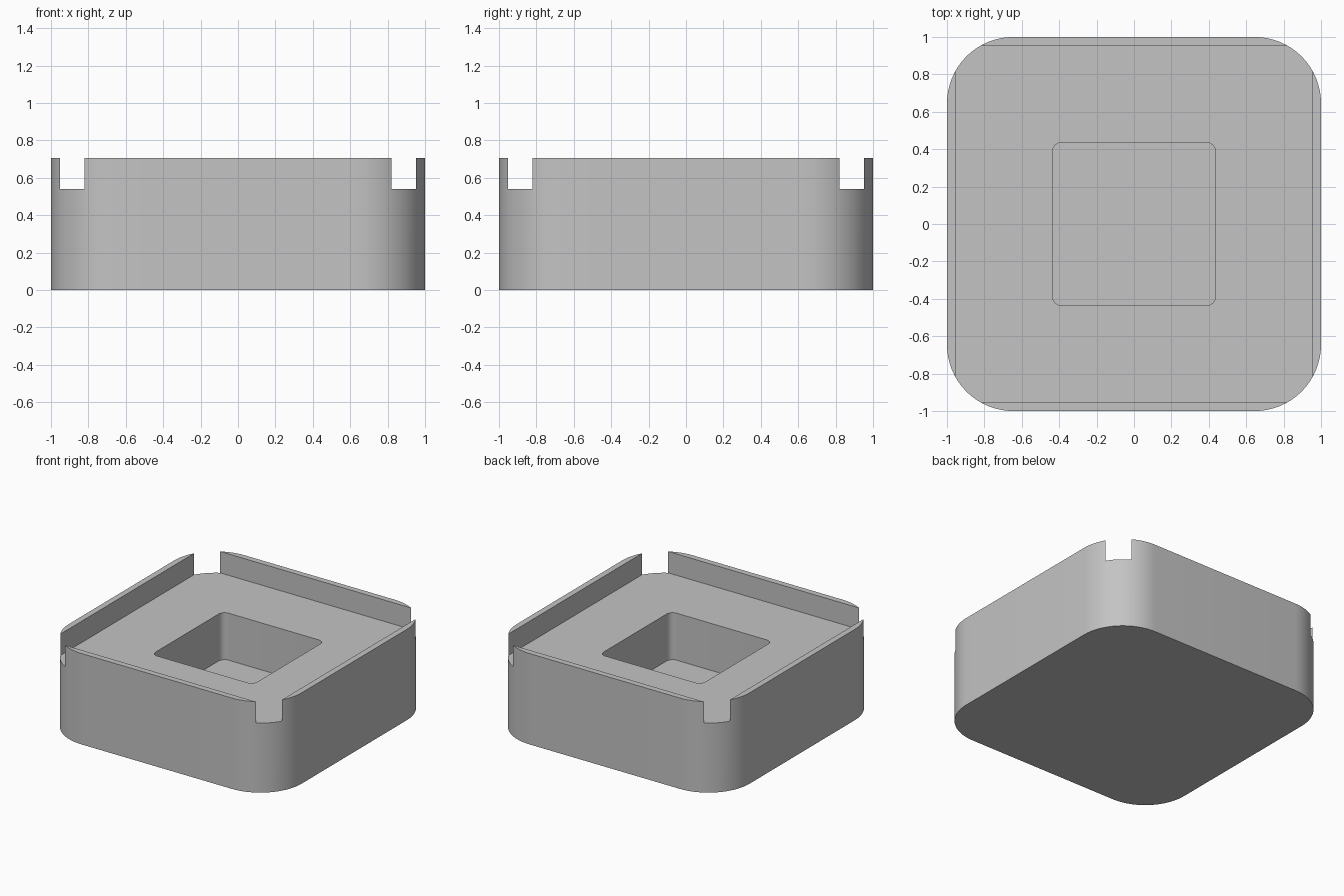
import bpy, bmesh, math

default = bpy.data.objects.get("Cube")
if default:
    bpy.data.objects.remove(default, do_unlink=True)

HEIGHT, LEDGE, POCKET_FLOOR = 0.706, 0.54, 0.175

grey = bpy.data.materials.new("plain_grey")
grey.use_nodes = True
colour = (0.55, 0.55, 0.55, 1)
grey.diffuse_color = colour
grey.node_tree.nodes["Principled BSDF"].inputs["Base Color"].default_value = colour


def rounded_prism(name, half, radius, bottom, top, steps=16):
    """Upright square prism with rounded vertical corners."""
    bm = bmesh.new()
    outline = []
    for corner in range(4):
        middle = math.radians(45 + 90 * corner)
        cx = math.copysign(half - radius, math.cos(middle))
        cy = math.copysign(half - radius, math.sin(middle))
        for i in range(steps + 1 if radius else 1):
            a = math.radians(90 * (corner + i / steps))
            outline.append(bm.verts.new((cx + radius * math.cos(a),
                                         cy + radius * math.sin(a), bottom)))
    face = bm.faces.new(outline)
    result = bmesh.ops.extrude_face_region(bm, geom=[face])
    raised = [v for v in result["geom"] if isinstance(v, bmesh.types.BMVert)]
    bmesh.ops.translate(bm, verts=raised, vec=(0, 0, top - bottom))
    bmesh.ops.recalc_face_normals(bm, faces=bm.faces)
    mesh = bpy.data.meshes.new(name)
    bm.to_mesh(mesh)
    bm.free()
    mesh.materials.append(grey)
    obj = bpy.data.objects.new(name, mesh)
    bpy.context.collection.objects.link(obj)
    return obj


def cut(target, cutter):
    """Subtract the cutter, then discard it."""
    cutter.hide_render = True
    mod = target.modifiers.new("cut", "BOOLEAN")
    mod.operation, mod.solver, mod.object = "DIFFERENCE", "EXACT", cutter
    bpy.context.view_layer.objects.active = target
    bpy.ops.object.modifier_apply(modifier=mod.name)
    bpy.data.objects.remove(cutter, do_unlink=True)


# Rounded block
tray = rounded_prism("square_tray", 1, 0.355, 0, HEIGHT)

# Square recess: leaves four rim walls with open corners
cut(tray, rounded_prism("rim_cutter", 0.953, 0, LEDGE, HEIGHT + 0.2))

# Central pocket
cut(tray, rounded_prism("pocket_cutter", 0.436, 0.05, POCKET_FLOOR, HEIGHT + 0.1, 8))

bpy.ops.object.select_all(action="DESELECT")
tray.select_set(True)
bpy.context.view_layer.objects.active = tray
bpy.ops.object.shade_smooth_by_angle(angle=math.radians(30))
